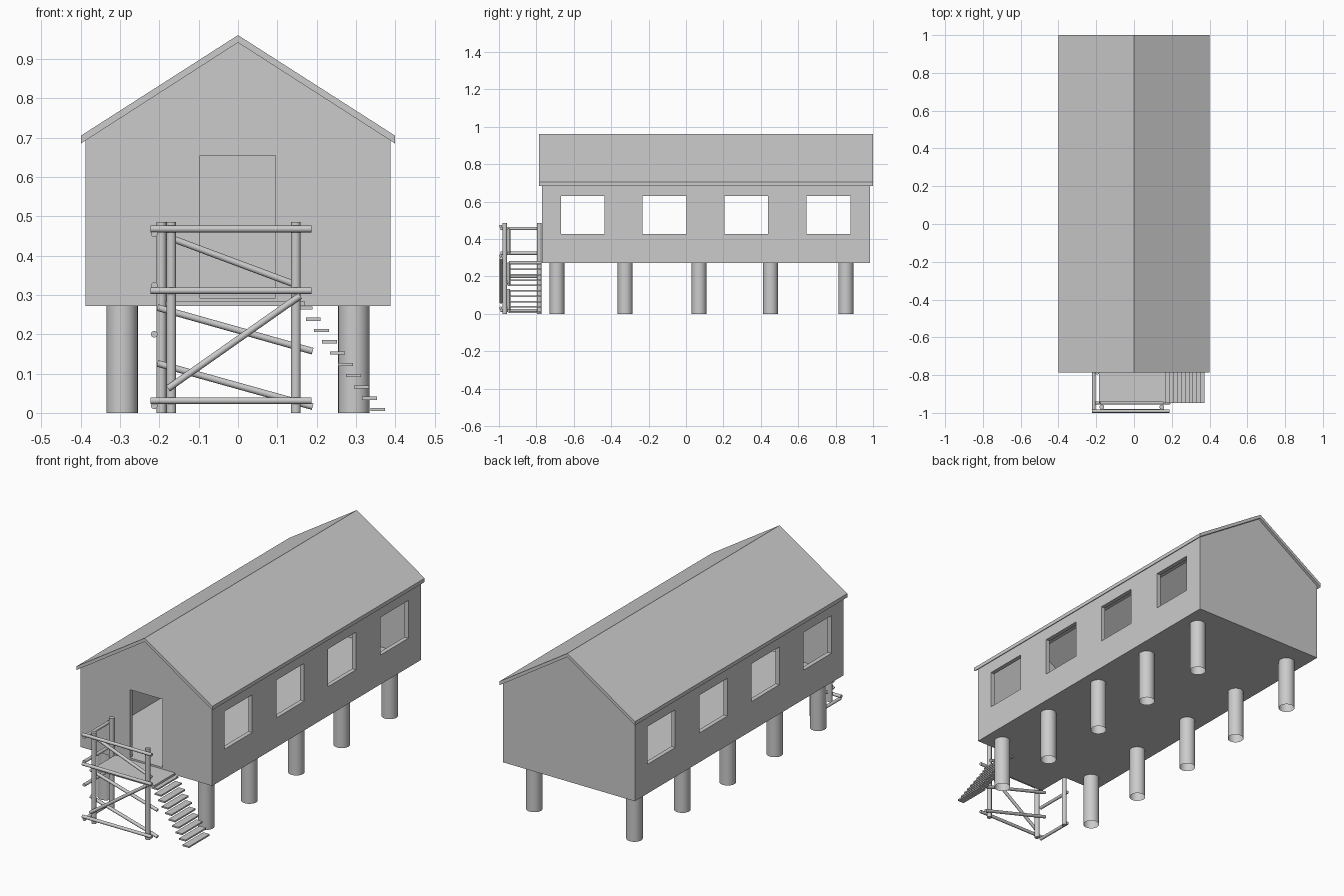
import bpy
import bmesh
from math import radians
from mathutils import Vector

cube = bpy.data.objects.get("Cube")
if cube:
    bpy.data.objects.remove(cube, do_unlink=True)

grey = bpy.data.materials.new("plain grey")
grey.use_nodes = True
COLOUR = (0.6, 0.6, 0.6, 1)
grey.diffuse_color = COLOUR
grey.node_tree.nodes["Principled BSDF"].inputs["Base Color"].default_value = COLOUR


def finish(name, bm):
    bmesh.ops.recalc_face_normals(bm, faces=bm.faces)
    mesh = bpy.data.meshes.new(name)
    bm.to_mesh(mesh)
    bm.free()
    mesh.materials.append(grey)
    obj = bpy.data.objects.new(name, mesh)
    bpy.context.collection.objects.link(obj)
    return obj


def box(name, x, y, z):
    """Box from three (low, high) ranges."""
    bm = bmesh.new()
    bmesh.ops.create_cube(bm, size=1)
    for v in bm.verts:
        v.co = [r[0] + (c + 0.5) * (r[1] - r[0]) for c, r in zip(v.co, (x, y, z))]
    return finish(name, bm)


def prism(name, profile, y0, y1):
    """Extrude an x-z profile along y."""
    bm = bmesh.new()
    face = bm.faces.new([bm.verts.new((x, y0, z)) for x, z in profile])
    new = bmesh.ops.extrude_face_region(bm, geom=[face])["geom"]
    moved = [g for g in new if isinstance(g, bmesh.types.BMVert)]
    bmesh.ops.translate(bm, verts=moved, vec=(0, y1 - y0, 0))
    return finish(name, bm)


def pole(name, start, end, radius, caps=True, sides=20):
    """Round pole between two points."""
    a, b = Vector(start), Vector(end)
    bm = bmesh.new()
    bmesh.ops.create_cone(bm, cap_ends=caps, segments=sides, radius1=radius,
                          radius2=radius, depth=(b - a).length)
    turn = Vector((0, 0, 1)).rotation_difference(b - a)
    for v in bm.verts:
        v.co = turn @ v.co + (a + b) / 2
    obj = finish(name, bm)
    bpy.ops.object.select_all(action='DESELECT')
    obj.select_set(True)
    bpy.context.view_layer.objects.active = obj
    bpy.ops.object.shade_smooth_by_angle(angle=radians(40))
    return obj


def cut(target, cutter):
    cutter.hide_render = True
    cutter.hide_viewport = True
    mod = target.modifiers.new(cutter.name, 'BOOLEAN')
    mod.operation = 'DIFFERENCE'
    mod.solver = 'EXACT'
    mod.object = cutter


# House shell, hollow up to the roof
FLOOR = 0.272
house = prism("house_walls", [(-0.388, FLOOR), (0.388, FLOOR), (0.388, 0.693),
                              (0, 0.942), (-0.388, 0.693)], -0.771, 0.985)
cut(house, box("room_cutter", (-0.365, 0.365), (-0.748, 0.962), (0.292, 1.2)))
cut(house, box("door_cutter", (-0.097, 0.095), (-0.9, -0.7), (0.292, 0.655)))
for i, y in enumerate((-0.552, -0.115, 0.322, 0.762)):
    cut(house, box(f"window_cutter_{i + 1}", (-0.6, 0.6),
                   (y - 0.117, y + 0.117), (0.428, 0.629)))

# Roof slab
prism("roof", [(-0.4, 0.685), (0, 0.942), (0.4, 0.685),
               (0.4, 0.705), (0, 0.961), (-0.4, 0.705)], -0.787, 1.0)

# Open-ended foundation pillars
for side, x in (("left", 0.295), ("right", -0.295)):
    for i, y in enumerate((-0.69, -0.325, 0.07, 0.452, 0.855)):
        pole(f"pillar_{side}_{i + 1}", (x, y, 0), (x, y, FLOOR), 0.04, False, 32)

# Porch landing and stair treads
box("landing", (-0.185, 0.17), (-0.947, -0.771), (0.272, 0.283))
for i in range(10):
    x, z = 0.171 + 0.0205 * i, 0.267 - 0.0287 * i
    box(f"stair_tread_{i + 1}", (x - 0.019, x + 0.019), (-0.947, -0.774),
        (z - 0.004, z + 0.004))

# Porch posts
for name, x, y in (("front_right", -0.17, -0.969), ("front_left", 0.147, -0.969),
                   ("back_right", -0.195, -0.784)):
    pole(f"porch_post_{name}", (x, y, 0), (x, y, 0.485), 0.0125)

# Front rails and side rails
for i, z in enumerate((0.468, 0.311, 0.031)):
    pole(f"front_rail_{i + 1}", (-0.222, -0.991, z), (0.187, -0.991, z), 0.0085)
for i, z in enumerate((0.456, 0.324, 0.2, 0.018)):
    pole(f"side_rail_{i + 1}", (-0.213, -0.992, z), (-0.213, -0.78, z), 0.0085)

# Diagonal braces behind and in front of the posts
for i, (x0, z0, x1, z1) in enumerate(((-0.18, 0.448, 0.155, 0.323),
                                      (-0.205, 0.268, 0.19, 0.157),
                                      (-0.205, 0.126, 0.19, 0.016))):
    pole(f"back_brace_{i + 1}", (x0, -0.948, z0), (x1, -0.948, z1), 0.0085)
pole("front_brace", (-0.178, -0.989, 0.062), (0.158, -0.989, 0.298), 0.0085)
